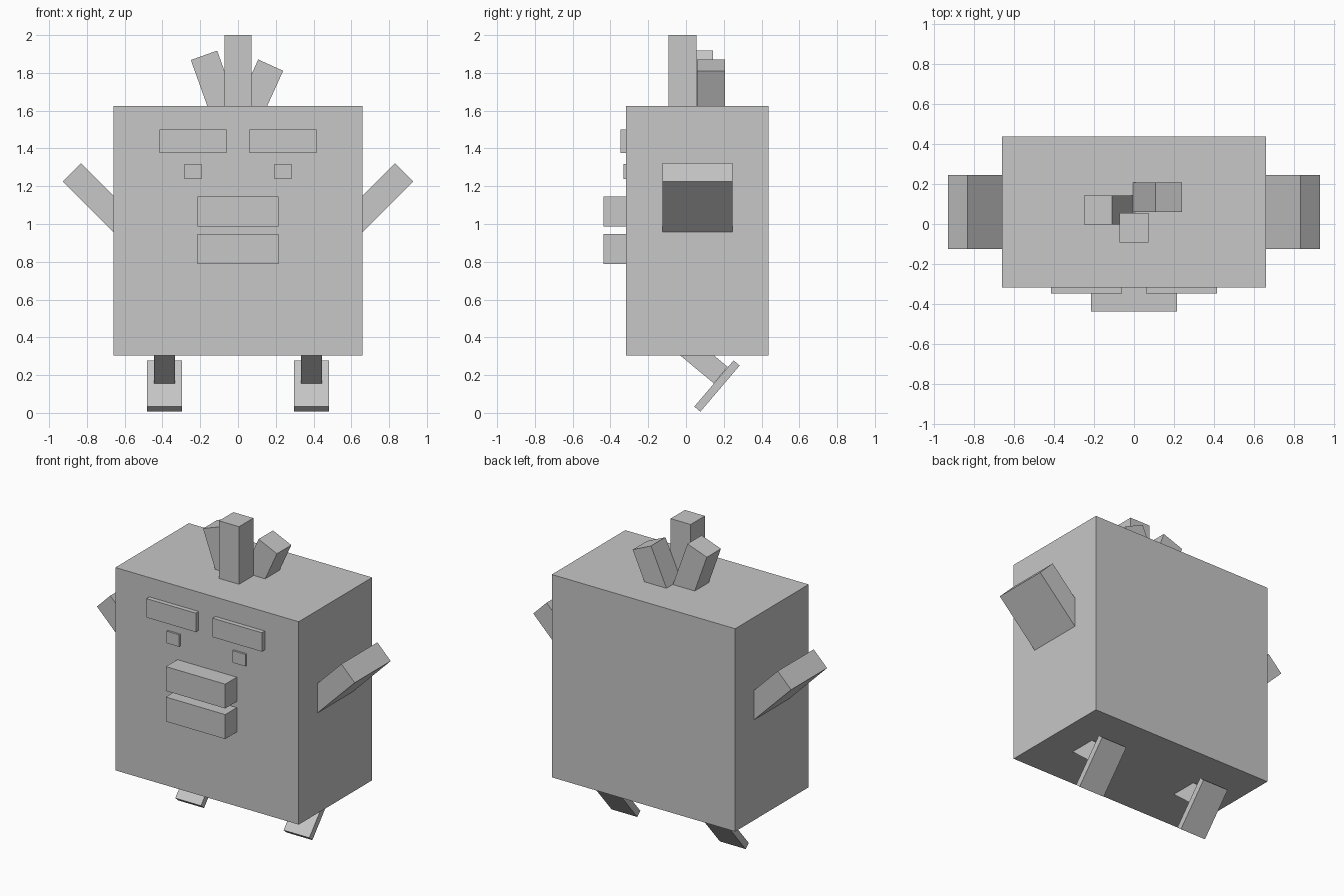
import bpy
import bmesh
from math import radians
from mathutils import Matrix, Vector

if "Cube" in bpy.data.objects:
    bpy.data.objects.remove(bpy.data.objects["Cube"], do_unlink=True)

GREY = (0.57, 0.57, 0.57, 1.0)
grey = bpy.data.materials.new("plain_grey")
grey.use_nodes = True
grey.diffuse_color = GREY
grey.node_tree.nodes["Principled BSDF"].inputs["Base Color"].default_value = GREY


def block(name, centre, size, turn=None):
    """A flat-faced box, optionally turned by a rotation matrix."""
    mesh = bpy.data.meshes.new(name)
    bm = bmesh.new()
    bmesh.ops.create_cube(bm, size=1, matrix=Matrix.Diagonal((*size, 1)))
    bm.to_mesh(mesh)
    bm.free()
    mesh.materials.append(grey)
    obj = bpy.data.objects.new(name, mesh)
    obj.matrix_world = Matrix.Translation(centre) @ (turn or Matrix()).to_4x4()
    bpy.context.collection.objects.link(obj)
    return obj


def span(name, x, y, z):
    """An upright box given by its low and high limits."""
    low, high = Vector((x[0], y[0], z[0])), Vector((x[1], y[1], z[1]))
    return block(name, (low + high) / 2, high - low)


def beam(name, tip, size, axis, degrees):
    """A tilted box whose far end is centred on tip."""
    turn = Matrix.Rotation(radians(degrees), 3, axis)
    return block(name, Vector(tip) - turn @ Vector((0, 0, size[2] / 2)), size, turn)


# Body
FRONT = -0.318
span("body", (-0.66, 0.66), (FRONT, 0.437), (0.305, 1.625))

# Beak halves
span("upper_beak", (-0.214, 0.214), (-0.437, FRONT), (0.987, 1.145))
span("lower_beak", (-0.214, 0.214), (-0.437, FRONT), (0.788, 0.947))

# Paired parts
for side, s in (("left", 1), ("right", -1)):
    block(side + "_brow", (s * 0.238, -0.333, 1.438), (0.355, 0.03, 0.123))
    block(side + "_eye", (s * 0.238, -0.324, 1.278), (0.092, 0.014, 0.078))
    beam(side + "_wing", (s * 0.88, 0.06, 1.274), (0.136, 0.37, 0.45), 'Y', s * 45)
    beam(side + "_leg", (s * 0.39, 0.184, 0.2), (0.112, 0.114, 0.35), 'X', -129.7)
    block(side + "_foot", (s * 0.39, 0.164, 0.142), (0.185, 0.042, 0.321),
          Matrix.Rotation(radians(-40.4), 3, 'X'))

# Crest tufts
span("middle_tuft", (-0.072, 0.072), (-0.092, 0.055), (1.55, 2.0))
beam("right_tuft", (-0.18, 0.07, 1.893), (0.148, 0.145, 0.42), 'Y', -19.7)
beam("left_tuft", (0.173, 0.133, 1.841), (0.145, 0.148, 0.4), 'Y', 24.4)
